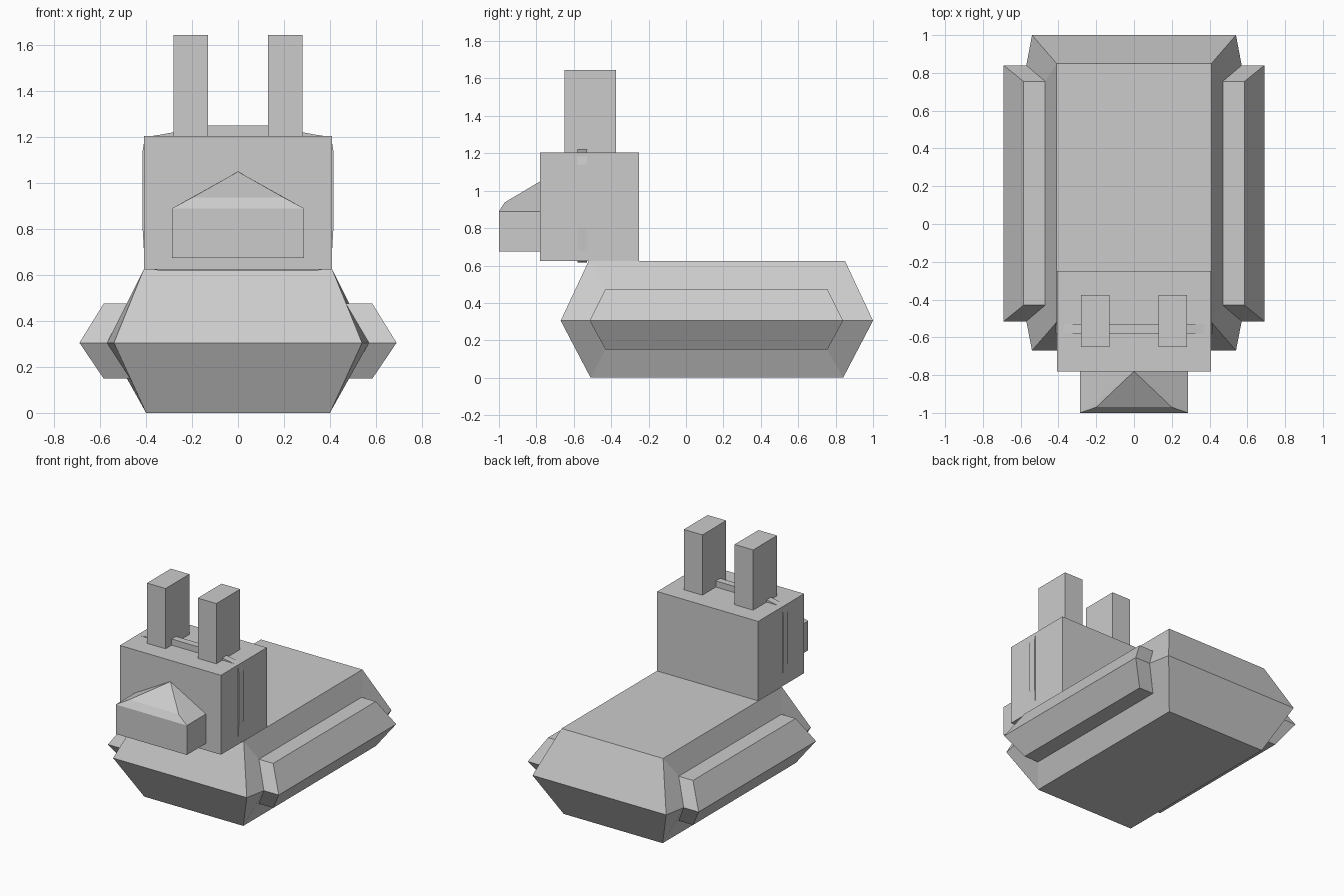
import bpy, bmesh

if "Cube" in bpy.data.objects:
    bpy.data.objects.remove(bpy.data.objects["Cube"])


def finish(name, bm):
    bmesh.ops.recalc_face_normals(bm, faces=bm.faces)
    mesh = bpy.data.meshes.new(name)
    bm.to_mesh(mesh)
    bm.free()
    obj = bpy.data.objects.new(name, mesh)
    bpy.context.collection.objects.link(obj)
    return obj


def box(name, lo, hi):
    bm = bmesh.new()
    bmesh.ops.create_cube(bm, size=1)
    for v in bm.verts:
        v.co = [(a + b) / 2 + c * (b - a) for a, b, c in zip(lo, hi, v.co)]
    return finish(name, bm)


def section(x_top, x_mid, x_bot, top, mid, bot):
    """Six-sided side section; top, mid and bot are (y front, y back, z)."""
    return [(x_top, top[0], top[2]), (x_top, top[1], top[2]),
            (x_mid, mid[1], mid[2]), (x_bot, bot[1], bot[2]),
            (x_bot, bot[0], bot[2]), (x_mid, mid[0], mid[2])]


# Body with inset, extruded side panels, lofted across x
outer = section(.41, .54, .40, (-.52, .85, .625), (-.67, 1.0, .305), (-.51, .84, 0))
panel = ((-.43, .755, .475), (-.515, .84, .305), (-.43, .755, .15))
inner = section(.47, .57, .47, *panel)
cap = section(.585, .69, .585, *panel)
half = [outer, inner, cap]
loops = [[(-x, y, z) for x, y, z in r] for r in reversed(half)] + half
bm = bmesh.new()
rings = [[bm.verts.new(p) for p in r] for r in loops]
for a, b in zip(rings, rings[1:]):
    for i in range(6):
        j = (i + 1) % 6
        bm.faces.new((a[i], a[j], b[j], b[i]))
for r in (rings[0], rings[-1]):
    bm.faces.new((r[0], r[1], r[2], r[5]))
    bm.faces.new((r[5], r[2], r[3], r[4]))
finish("body", bm)

# Head and ears
box("head", (-.408, -.78, .625), (.408, -.25, 1.205))
for side, x in (("left", -.205), ("right", .205)):
    box(side + "_ear", (x - .075, -.65, 1.19), (x + .075, -.375, 1.645))

# Thin band wrapped around the head
arc = [(.13, 1.25), (.33, 1.212), (.405, 1.2), (.415, 1.14),
       (.415, .80), (.405, .63), (.33, .617)]
outline = arc + [(-x, z) for x, z in reversed(arc)]
bm = bmesh.new()
face = bm.faces.new([bm.verts.new((x, -.58, z)) for x, z in outline])
ext = bmesh.ops.extrude_face_region(bm, geom=[face], use_keep_orig=True)
bmesh.ops.translate(bm, vec=(0, .05, 0),
                    verts=[g for g in ext["geom"] if isinstance(g, bmesh.types.BMVert)])
finish("head_band", bm)

# Muzzle with a sloped, pointed roof
bm = bmesh.new()
for s in (-1, 1):
    for y in (-1.0, -.78):
        for z in (.675, .89):
            bm.verts.new((s * .287, y, z))
    bm.verts.new((s * .2, -.97, .937))
bm.verts.new((0, -.78, 1.05))
bmesh.ops.convex_hull(bm, input=bm.verts)
bmesh.ops.dissolve_limit(bm, angle_limit=.03, verts=bm.verts, edges=bm.edges)
finish("muzzle", bm)
